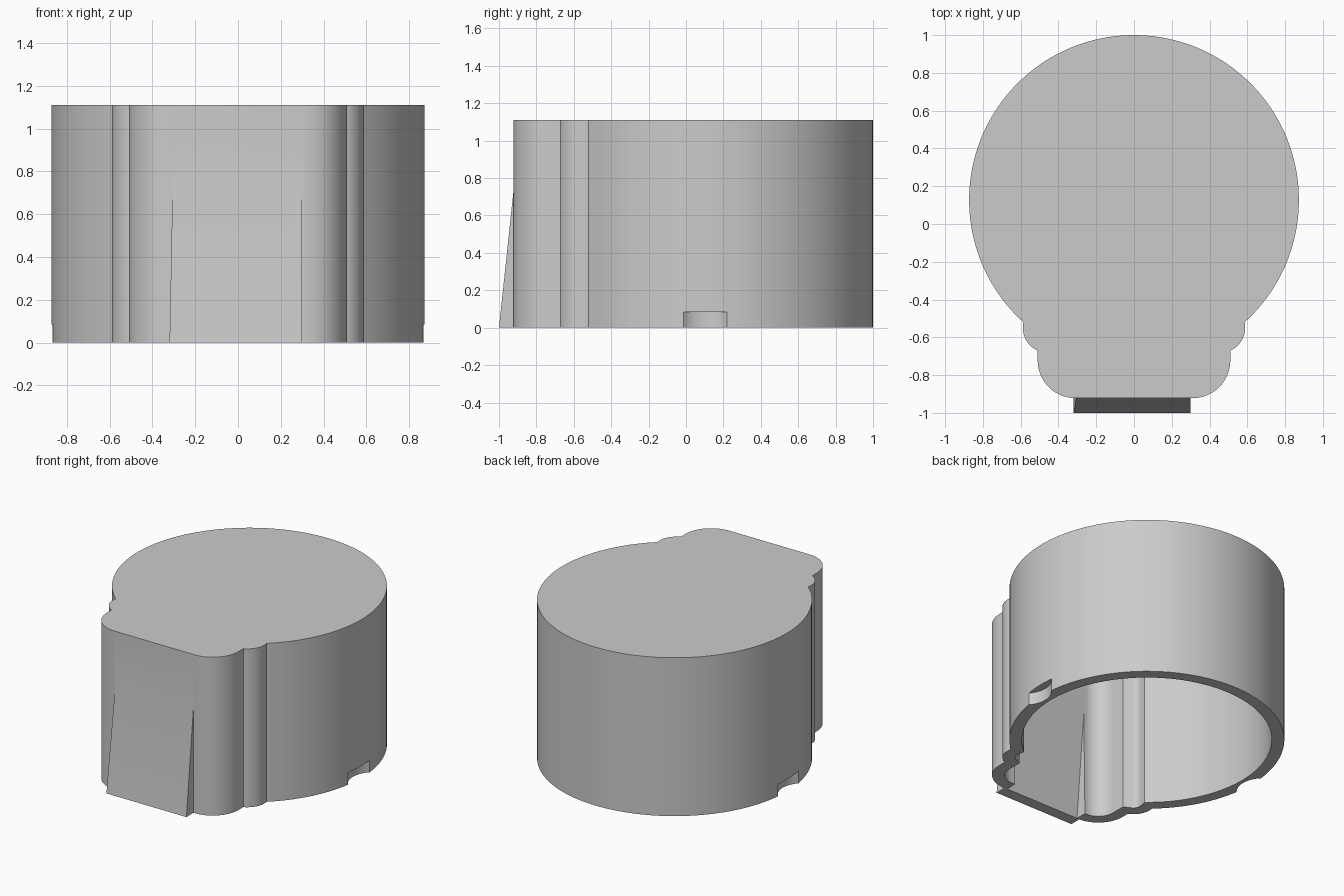
import bpy
import bmesh
from math import sin, cos, radians
from mathutils import Vector

if "Cube" in bpy.data.objects:
    bpy.data.objects.remove(bpy.data.objects["Cube"])

HEIGHT = 1.11
WALL = 0.08
FRONT = -0.922


def arc(cx, cy, r, a0, a1, n):
    """Points along a circular arc, angles in degrees."""
    angles = [radians(a0 + (a1 - a0) * i / n) for i in range(n + 1)]
    return [Vector((cx + r * cos(a), cy + r * sin(a))) for a in angles]


def inset(loop, d):
    """Mitred inward offset of a counter-clockwise outline."""
    result = []
    for i, p in enumerate(loop):
        a = (p - loop[i - 1]).normalized()
        b = (loop[(i + 1) % len(loop)] - p).normalized()
        na, nb = Vector((-a.y, a.x)), Vector((-b.y, b.x))
        result.append(p + (na + nb) * d / (1 + na.dot(nb)))
    return result


def prism(name, bottom, z0, z1, top=None):
    """Closed solid between a bottom outline and a top outline."""
    bm = bmesh.new()
    low = [bm.verts.new((x, y, z0)) for x, y in bottom]
    high = [bm.verts.new((x, y, z1)) for x, y in (top or bottom)]
    bm.faces.new(low[::-1])
    bm.faces.new(high)
    for i in range(len(low)):
        j = (i + 1) % len(low)
        bm.faces.new((low[i], low[j], high[j], high[i]))
    bmesh.ops.recalc_face_normals(bm, faces=bm.faces)
    mesh = bpy.data.meshes.new(name)
    bm.to_mesh(mesh)
    bm.free()
    obj = bpy.data.objects.new(name, mesh)
    bpy.context.collection.objects.link(obj)
    return obj


def combine(target, tool, operation):
    """Apply a boolean and discard the tool."""
    mod = target.modifiers.new("boolean", "BOOLEAN")
    mod.operation = operation
    mod.solver = "EXACT"
    mod.object = tool
    bpy.context.view_layer.objects.active = target
    bpy.ops.object.modifier_apply(modifier=mod.name)
    bpy.data.objects.remove(tool)


def ramp(name, x_low, x_high, shift, z0, z1, back):
    """Wedge whose front leans back as it rises."""
    slope = 0.078 / 0.735
    y0, y1 = -1 + slope * z0 + shift, -1 + slope * z1 + shift

    def quad(left, right, y):
        return [(left, y), (right, y), (right, back), (left, back)]
    return prism(name, quad(*x_low, y0), z0, z1, quad(*x_high, y1))


# Outline: rounded front corner, side lobe, then the large round back
right_side = arc(0.31, FRONT + 0.2, 0.2, -90, 0, 16)
right_side += [Vector((0.51, -0.67))]
right_side += arc(0.4555, -0.549, 0.133, -65.8, 12.6, 12)[1:]
left_side = [Vector((-p.x, p.y)) for p in reversed(right_side)]
outline = right_side + arc(0, 0.127, 0.873, -47.9, 227.9, 120)[1:-1] + left_side

# Outer body with the sloping front ramp
shell = prism("cap_shell", outline, 0, HEIGHT)
combine(shell, ramp("front_ramp", (-0.32, 0.3), (-0.305, 0.3), 0, 0, 0.78, -0.88), "UNION")

# Hollow interior, open underneath, following the ramp
combine(shell, prism("cavity", inset(outline, WALL), -0.1, HEIGHT - WALL), "DIFFERENCE")
combine(shell, ramp("ramp_cavity", (-0.3, 0.28), (-0.29, 0.28), WALL, -0.05, 0.78, -0.7),
        "DIFFERENCE")

# Shallow scooped notches at the bottom of each side
for side in (-1, 1):
    notch = prism("side_notch", arc(side * 0.989, 0.1, 0.17, 0, 354, 59), -0.1, 0.085)
    combine(shell, notch, "DIFFERENCE")

# Plain grey finish
grey = bpy.data.materials.new("grey_plastic")
grey.use_nodes = True
color = (0.6, 0.6, 0.6, 1)
grey.diffuse_color = color
grey.node_tree.nodes["Principled BSDF"].inputs["Base Color"].default_value = color
shell.data.materials.clear()
shell.data.materials.append(grey)
for poly in shell.data.polygons:
    poly.material_index = 0

bpy.ops.object.select_all(action="DESELECT")
shell.select_set(True)
bpy.context.view_layer.objects.active = shell
bpy.ops.object.shade_smooth_by_angle(angle=radians(25))
